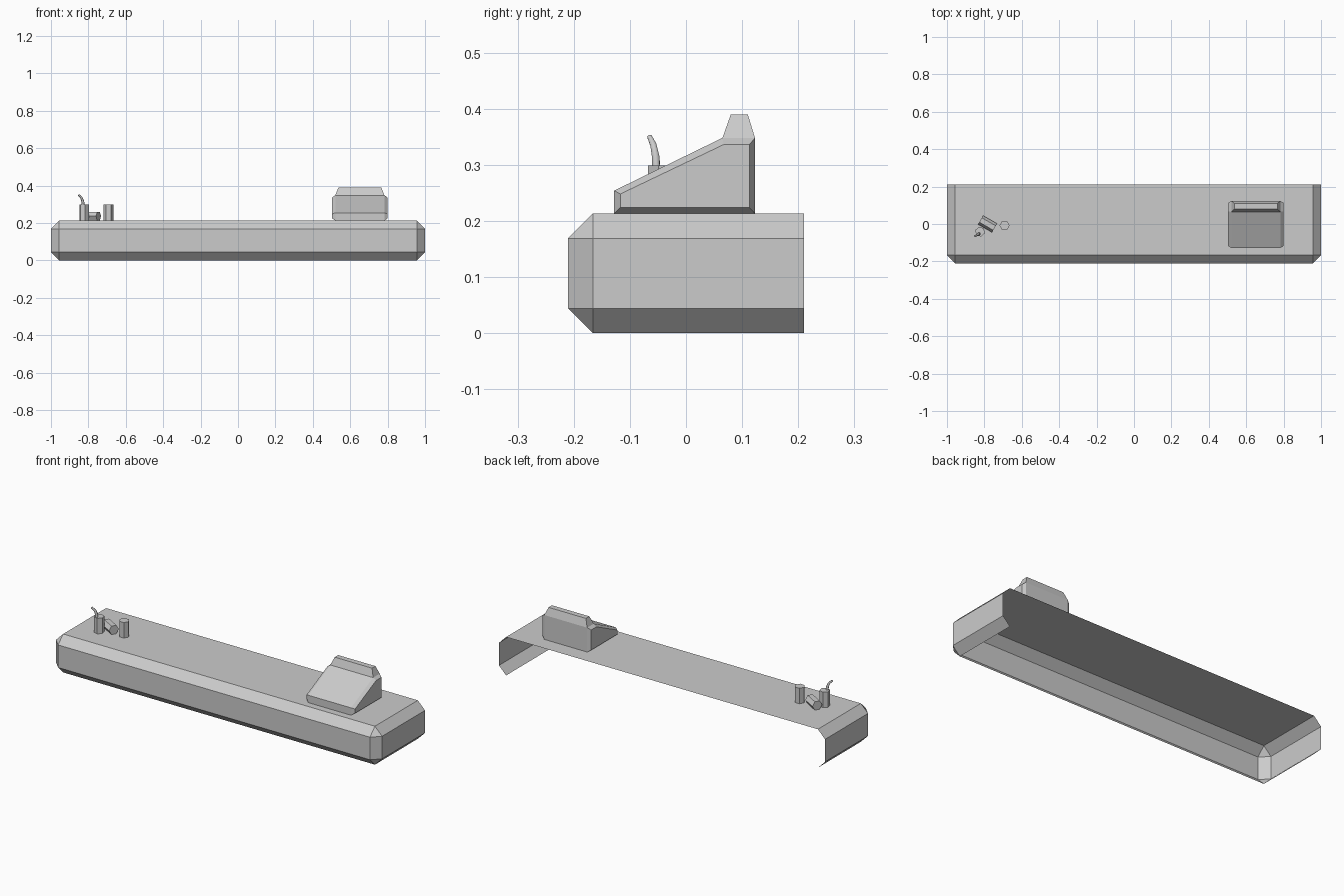
import bpy, bmesh, math
from mathutils import Matrix, Vector

if "Cube" in bpy.data.objects:
    bpy.data.objects.remove(bpy.data.objects["Cube"])

TOP = 0.213      # counter surface height


def finish(bm, name):
    bmesh.ops.recalc_face_normals(bm, faces=bm.faces)
    me = bpy.data.meshes.new(name)
    bm.to_mesh(me)
    bm.free()
    ob = bpy.data.objects.new(name, me)
    bpy.context.collection.objects.link(ob)
    return ob


# Counter shell: bevelled box, cut flat and left open at the back and bottom
bm = bmesh.new()
bmesh.ops.create_cube(bm, size=1, matrix=Matrix.Translation((0, 0.09, TOP / 2))
                      @ Matrix.Diagonal((2, 0.6, TOP, 1)))
bmesh.ops.bevel(bm, geom=bm.edges[:], offset=0.044, segments=1, affect='EDGES')
bmesh.ops.bisect_plane(bm, geom=bm.verts[:] + bm.edges[:] + bm.faces[:],
                       plane_co=(0, 0.21, 0), plane_no=(0, 1, 0), clear_outer=True)
bmesh.ops.recalc_face_normals(bm, faces=bm.faces)
floor = [f for f in bm.faces if all(v.co.z < 0.001 for v in f.verts)]
bmesh.ops.delete(bm, geom=floor, context='FACES')
me = bpy.data.meshes.new("counter")
bm.to_mesh(me)
bm.free()
bpy.context.collection.objects.link(bpy.data.objects.new("counter", me))

# Till: side profile (y, z) lofted across x with chamfered flanks
outer = [(-0.128, TOP), (-0.128, 0.254), (0.065, 0.348), (0.123, 0.348), (0.123, TOP)]
inner = [(-0.117, 0.224), (-0.117, 0.248), (0.067, 0.336), (0.113, 0.336), (0.113, 0.224)]
bm = bmesh.new()
rings = [[bm.verts.new((x, y, z)) for y, z in prof]
         for x, prof in ((0.503, inner), (0.52, outer), (0.783, outer), (0.80, inner))]
for a, b in zip(rings, rings[1:]):
    for i in range(5):
        j = (i + 1) % 5
        bm.faces.new((a[i], a[j], b[j], b[i]))
bm.faces.new(rings[0])
bm.faces.new(rings[-1])
# Tapered display raised from the flat top
top = next(f for f in bm.faces if all(abs(v.co.z - 0.348) < 1e-4 for v in f.verts))
ext = bmesh.ops.extrude_discrete_faces(bm, faces=[top])["faces"][0]
c = ext.calc_center_median()
for v in ext.verts:
    v.co = Vector((c.x + (v.co.x - c.x) * 0.87, 0.095 + (v.co.y - c.y) * 0.52, 0.39))
finish(bm, "till")


# Six-sided cups
def cup(name, loc, rot):
    bpy.ops.mesh.primitive_cylinder_add(vertices=6, radius=0.027, depth=0.086,
                                        location=loc, rotation=rot)
    bpy.context.object.name = name


cup("standing_cup", (-0.692, -0.008, TOP + 0.043), (0, 0, math.radians(30)))
cup("straw_cup", (-0.823, -0.041, TOP + 0.043), (0, 0, math.radians(12)))
cup("fallen_cup", (-0.783, 0.0, TOP + 0.0235), (0, math.radians(90), math.radians(-30)))

# Bent, tapering straw
cu = bpy.data.curves.new("straw", 'CURVE')
cu.dimensions = '3D'
cu.bevel_depth = 0.008
cu.bevel_resolution = 1
cu.use_fill_caps = True
path = [(-0.828, -0.053, 0.29, 1), (-0.83, -0.054, 0.315, 0.95),
        (-0.837, -0.058, 0.335, 0.8), (-0.852, -0.065, 0.35, 0.6)]
sp = cu.splines.new('POLY')
sp.points.add(len(path) - 1)
for p, (x, y, z, r) in zip(sp.points, path):
    p.co = (x, y, z, 1)
    p.radius = r
bpy.context.collection.objects.link(bpy.data.objects.new("straw", cu))
